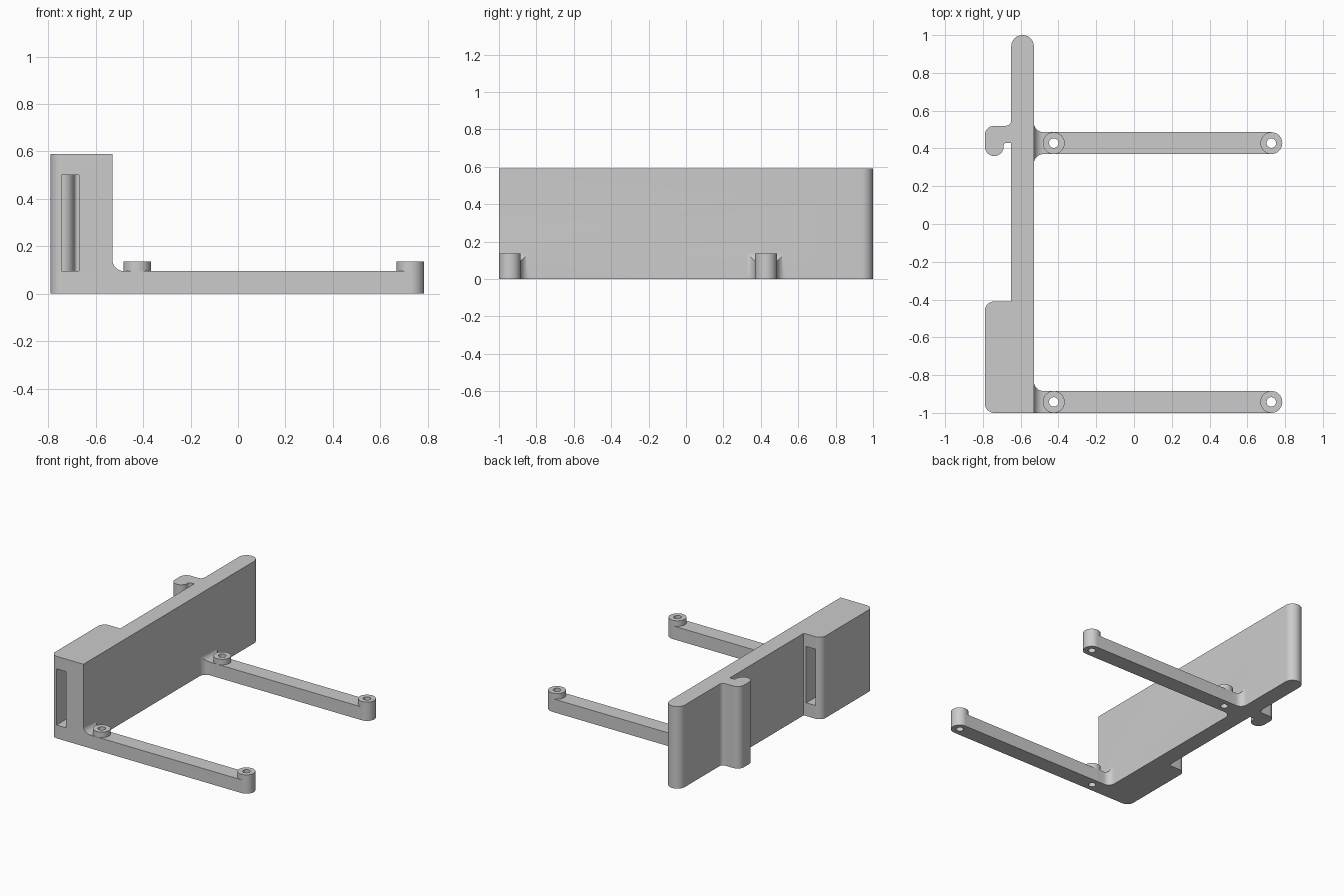
import bpy
import bmesh
from math import sin, cos, pi
from mathutils import Vector, Matrix

if "Cube" in bpy.data.objects:
    bpy.data.objects.remove(bpy.data.objects["Cube"])

# Single grey plastic
grey = bpy.data.materials.new("grey plastic")
grey.use_nodes = True
colour = (0.6, 0.6, 0.6, 1)
grey.diffuse_color = colour
grey.node_tree.nodes["Principled BSDF"].inputs["Base Color"].default_value = colour


def rounded(corners, steps=12):
    """Outline with right-angle corners (x, y, radius) replaced by arcs."""
    points = []
    for i, (x, y, r) in enumerate(corners):
        p = Vector((x, y))
        if r == 0:
            points.append(p)
            continue
        before = (Vector(corners[i - 1][:2]) - p).normalized()
        after = (Vector(corners[(i + 1) % len(corners)][:2]) - p).normalized()
        centre = p + r * (before + after)
        for k in range(steps + 1):
            t = k / steps * pi / 2
            points.append(centre - r * (after * cos(t) + before * sin(t)))
    clean = []
    for p in points:
        if not clean or (p - clean[-1]).length > 1e-5:
            clean.append(p)
    return clean


def prism(name, outline, low, high, along_y=False):
    """Extrude an outline up z, or an x-z outline along y."""
    bm = bmesh.new()
    place = (lambda p: (p.x, low, p.y)) if along_y else (lambda p: (p.x, p.y, low))
    face = bm.faces.new([bm.verts.new(place(p)) for p in outline])
    top = bmesh.ops.extrude_face_region(bm, geom=[face])
    shift = (0, high - low, 0) if along_y else (0, 0, high - low)
    moved = [g for g in top["geom"] if isinstance(g, bmesh.types.BMVert)]
    bmesh.ops.translate(bm, verts=moved, vec=shift)
    bmesh.ops.recalc_face_normals(bm, faces=bm.faces[:])
    return make(name, bm)


def cylinder(name, x, y, radius, low, high):
    bm = bmesh.new()
    bmesh.ops.create_cone(bm, cap_ends=True, segments=48, radius1=radius,
                          radius2=radius, depth=high - low,
                          matrix=Matrix.Translation((x, y, (low + high) / 2)))
    return make(name, bm)


def make(name, bm):
    mesh = bpy.data.meshes.new(name)
    bm.to_mesh(mesh)
    bm.free()
    mesh.materials.append(grey)
    ob = bpy.data.objects.new(name, mesh)
    bpy.context.collection.objects.link(ob)
    return ob


def combine(target, tool, operation):
    """Apply a boolean and discard the tool."""
    mod = target.modifiers.new("combine", "BOOLEAN")
    mod.object, mod.operation, mod.solver = tool, operation, "EXACT"
    bpy.context.view_layer.objects.active = target
    bpy.ops.object.modifier_apply(modifier=mod.name)
    bpy.data.objects.remove(tool)


IN, OUT = -0.65, -0.53      # wall faces
EDGE = -0.79                # outer face of block and hook
HALF, FILLET, ARM_TOP = 0.058, 0.05, 0.095
BOSSES = (-0.425, 0.727)

# Upright wall with its hook and thick block in one outline
bracket = prism("bracket", rounded([
    (OUT, -1, 0), (OUT, 1, 0.06), (IN, 1, 0.06), (IN, 0.52, 0.03),
    (EDGE, 0.52, 0.05), (EDGE, 0.36, 0.05), (-0.69, 0.36, 0.05),
    (-0.69, 0.43, 0.015), (IN, 0.43, 0), (IN, -0.41, 0),
    (EDGE, -0.41, 0.05), (EDGE, -1, 0.05)]), 0, 0.59)

# Slot running through the block
slot = prism("slot_cutter", rounded([
    (-0.745, ARM_TOP, 0), (-0.67, ARM_TOP, 0), (-0.67, 0.5, 0), (-0.745, 0.5, 0)]),
    -1.1, -0.3, along_y=True)
combine(bracket, slot, "DIFFERENCE")

# Arms: flared plan intersected with a filleted side profile
for y, flare_front in ((0.428, True), (-0.942, False)):
    root, end = OUT - 0.05, BOSSES[1]
    a, b = y - HALF, y + HALF
    plan = [(end, a, 0), (end, b, 0), (OUT, b, FILLET),
            (OUT, b + FILLET, 0), (root, b + FILLET, 0)]
    if flare_front:
        plan += [(root, a - FILLET, 0), (OUT, a - FILLET, 0), (OUT, a, FILLET)]
    else:
        plan += [(root, a, 0)]
    arm = prism("arm", rounded(plan), 0, 0.3)
    side = prism("arm_side", rounded([
        (root, -0.1, 0), (1, -0.1, 0), (1, ARM_TOP, 0), (OUT, ARM_TOP, FILLET),
        (OUT, ARM_TOP + FILLET, 0), (root, ARM_TOP + FILLET, 0)]),
        y - 0.3, y + 0.3, along_y=True)
    combine(arm, side, "INTERSECT")
    # Raised screw bosses
    for x in BOSSES:
        combine(arm, cylinder("boss", x, y, HALF, 0, 0.135), "UNION")
    combine(bracket, arm, "UNION")
    for x in BOSSES:
        combine(bracket, cylinder("hole_cutter", x, y, 0.025, -0.1, 0.3), "DIFFERENCE")

# Smooth the rounds, keep the edges crisp
bpy.ops.object.select_all(action="DESELECT")
bracket.select_set(True)
bpy.context.view_layer.objects.active = bracket
bpy.ops.object.shade_smooth_by_angle(angle=pi / 6)
